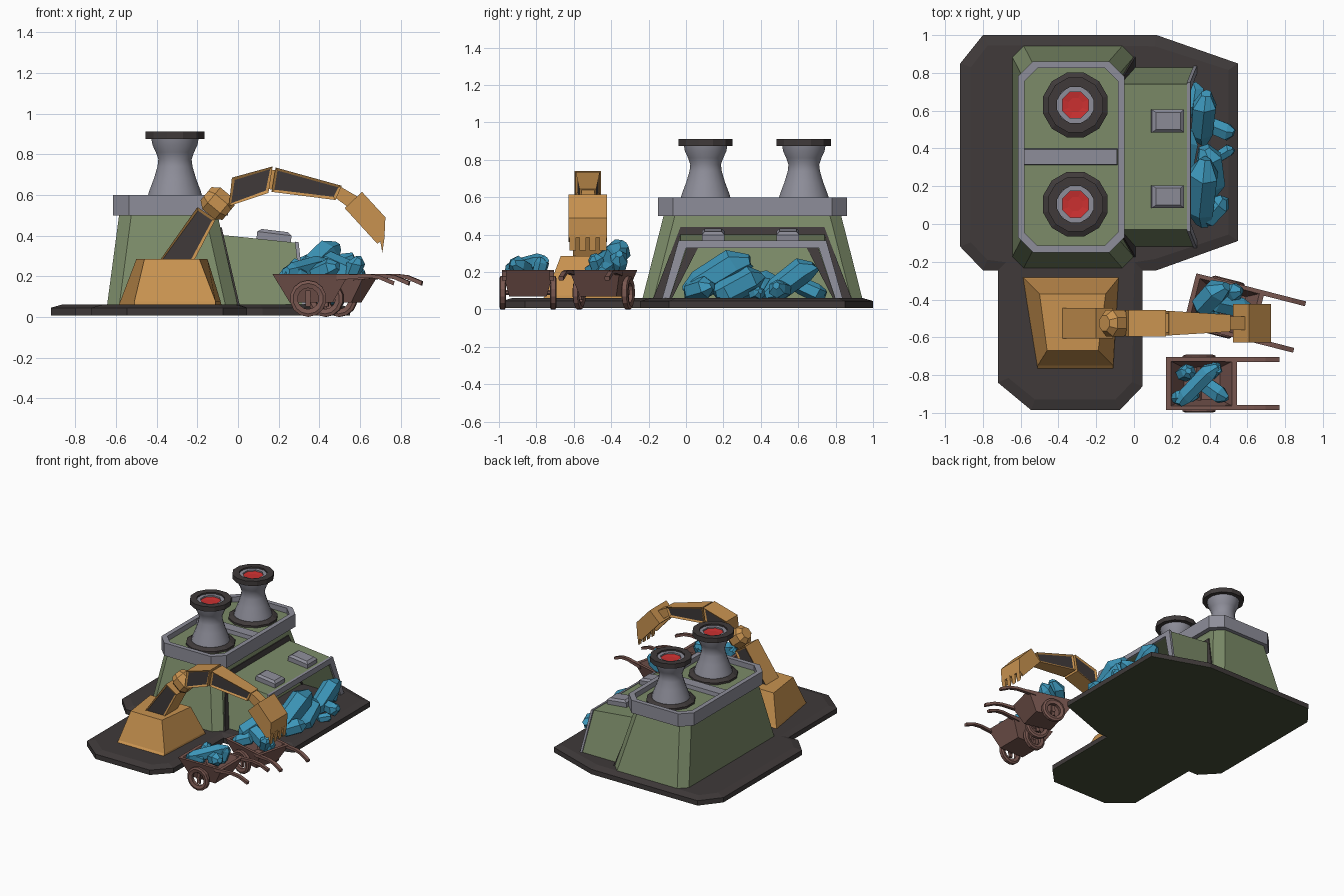
import bpy, bmesh, random
from math import sin, cos, pi, radians
from mathutils import Matrix, Vector

if "Cube" in bpy.data.objects:
    bpy.data.objects.remove(bpy.data.objects["Cube"])

random.seed(4)
COL = dict(green=(.2, .26, .14), dark=(.05, .042, .042), grey=(.27, .27, .32), orange=(.58, .29, .08),
           teal=(.045, .3, .48), brown=(.19, .095, .08), red=(.6, .03, .03), olive=(.06, .075, .04))
MAT = {}
for k, c in COL.items():
    MAT[k] = bpy.data.materials.new(k)
    MAT[k].diffuse_color = (*c, 1)


def loft(name, rings, mat, M=None, loop=False, inset=None, smooth=False):
    """Skin equal-length rings; cap the ends, or join last to first. inset = (cap face indices, size, depth, material)."""
    bm = bmesh.new()
    R = [[bm.verts.new(p) for p in r] for r in rings]
    n = len(R[0])
    for a, b in (list(zip(R, R[1:])) + ([(R[-1], R[0])] if loop else [])):
        for i in range(n):
            j = (i + 1) % n
            bm.faces.new((a[i], a[j], b[j], b[i]))
    caps = [] if loop else [bm.faces.new(R[0]), bm.faces.new(R[-1])]
    bmesh.ops.recalc_face_normals(bm, faces=bm.faces[:])
    if inset:
        for i in inset[0]:
            bmesh.ops.inset_region(bm, faces=[caps[i]], thickness=inset[1], depth=inset[2])
            caps[i].material_index = 1
    me = bpy.data.meshes.new(name)
    bm.to_mesh(me)
    bm.free()
    me.materials.append(MAT[mat])
    if inset:
        me.materials.append(MAT[inset[3]])
    ob = bpy.data.objects.new(name, me)
    bpy.context.collection.objects.link(ob)
    if M:
        ob.matrix_world = M
    if smooth:
        bpy.ops.object.select_all(action='DESELECT')
        ob.select_set(True)
        bpy.context.view_layer.objects.active = ob
        bpy.ops.object.shade_smooth_by_angle(angle=radians(40))
    return ob


def octo(x0, x1, y0, y1, c, z):
    return [(x0 + c, y0, z), (x1 - c, y0, z), (x1, y0 + c, z), (x1, y1 - c, z),
            (x1 - c, y1, z), (x0 + c, y1, z), (x0, y1 - c, z), (x0, y0 + c, z)]


def rect(x0, x1, y0, y1, z):
    return [(x0, y0, z), (x1, y0, z), (x1, y1, z), (x0, y1, z)]


def circle(r, z, n, x=0, y=0):
    return [(x + r * cos(2 * pi * (i + .5) / n), y + r * sin(2 * pi * (i + .5) / n), z) for i in range(n)]


def prism(name, pts, y, w, mat, M=None, inset=None):
    """Extrude an xz outline along y; w is one half width or one per point."""
    w = w if isinstance(w, list) else [w] * len(pts)
    return loft(name, [[(p[0], y + s * h, p[1]) for p, h in zip(pts, w)] for s in (-1, 1)], mat, M, inset=inset)


def arch(xt, xb, zt, wt, wb, t, zb=.06, cy=.355):
    """Upside-down U section, leaning in x from xb (foot) to xt (top)."""
    p = [(-wb, zb), (-wt, zt), (wt, zt), (wb, zb), (wb - t, zb), (wt - t, zt - t), (t - wt, zt - t), (t - wb, zb)]
    return [(xb + (xt - xb) * (z - zb) / (zt - zb), cy + y, z) for y, z in p]


# stepped ground plate with an olive underside
half = [(-.80, 1), (.12, 1), (.55, .85), (.55, -.09), (.12, -.245), (.045, -.245), (.045, -.86), (-.075, -.985),
        (-.545, -.985), (-.72, -.84), (-.72, -.245), (-.80, -.245), (-.92, -.12), (-.92, .85)]
loft("base_plate", [[(x, y, z) for x, y in half] for z in (.01, .045)], 'dark', inset=([1], .06, .016, 'dark'))
loft("base_underside", [[(x, y, z) for x, y in half] for z in (.007, .01)], 'olive')

# furnace body, top rim and divider
loft("furnace_body", [octo(-.645, .0, -.235, .945, .06, .05), octo(-.585, -.1, -.12, .83, .06, .5),
                      octo(-.585, -.08, -.12, .83, .07, .56)], 'green')
loft("furnace_rim", [octo(-.615, -.05, -.15, .86, .08, .5), octo(-.615, -.05, -.15, .86, .08, .6),
                     octo(-.58, -.085, -.115, .825, .07, .6), octo(-.58, -.085, -.115, .825, .07, .5)], 'grey', loop=True)
loft("top_divider", [rect(-.59, -.085, .31, .4, .55), rect(-.58, -.09, .315, .395, .59)], 'grey')
loft("body_opening", [arch(-.12, -.03, .44, .385, .53, .1), arch(-.08, .008, .44, .385, .53, .1)], 'dark')

# chimneys
for n, y in (("front", .105), ("rear", .63)):
    T = Matrix.Translation((-.31, y, 0))
    loft(n + "_stack_foot", [circle(.177, .55, 12), circle(.177, .575, 12), circle(.15, .59, 12)], 'dark', T)
    prof = [(.14, .58), (.128, .62), (.105, .68), (.087, .74), (.083, .775), (.095, .81), (.112, .845), (.118, .88)]
    loft(n + "_stack", [circle(r, z, 20) for r, z in prof], 'grey', T, smooth=True)
    loft(n + "_stack_cap", [circle(r, z, 12) for r, z in ((.15, .875), (.15, .912), (.1, .912), (.1, .875))], 'dark', T, loop=True)
    loft(n + "_stack_lip", [circle(r, z, 8) for r, z in ((.105, .88), (.105, .9), (.075, .9), (.075, .88))], 'grey', T, loop=True)
    loft(n + "_stack_fire", [circle(.08, .881, 8), circle(.08, .89, 8), circle(.04, .884, 8)], 'red', T)

# loading hood with front rim and two pads
loft("hood", [arch(-.1, .0, .405, .385, .475, .035), arch(.285, .32, .365, .385, .475, .035)], 'green')
loft("hood_rim", [arch(.28, .315, .37, .395, .482, .04), arch(.298, .333, .368, .395, .482, .04)], 'grey')
for n, y in (("front", .145), ("rear", .545)):
    M = Matrix.Translation((.175, y, .375)) @ Matrix.Rotation(radians(7), 4, 'Y')
    loft(n + "_hood_pad", [rect(-.085, .085, -.06, .06, -.01), rect(-.085, .085, -.06, .06, .035),
                           rect(-.065, .065, -.045, .045, .05)], 'grey', M)

# digger pedestal
loft("digger_pedestal", [[(-.51, -.77, .055), (-.11, -.77, .055), (-.08, -.28, .055), (-.59, -.28, .055)],
                         [(-.51, -.75, .075), (-.11, -.75, .075), (-.085, -.29, .075), (-.58, -.29, .075)],
                         [(-.46, -.67, .285), (-.19, -.67, .285), (-.15, -.37, .285), (-.5, -.37, .285)]], 'orange')

# digger arm segments with dark recessed side panels
cy = -.525
side = ([0, 1], .018, -.008, 'dark')
prism("lower_arm", [(-.39, .27), (-.20, .54), (-.11, .48), (-.22, .27)], cy, .08, 'orange', inset=side)
prism("middle_arm", [(-.045, .545), (-.03, .685), (.17, .74), (.15, .61)], cy, .07, 'orange', inset=side)
prism("elbow_plate", [(.15, .63), (.165, .725), (.19, .72), (.17, .625)], cy, .05, 'orange')
prism("upper_arm", [(.165, .615), (.185, .735), (.51, .645), (.48, .575)], cy, [.065, .065, .045, .045], 'orange', inset=side)
prism("wrist", [(.48, .585), (.505, .64), (.60, .585), (.555, .53)], cy, .035, 'orange')
M = Matrix.Translation((-.1, cy, .558)) @ Matrix.Rotation(radians(-50), 4, 'Y')
loft("shoulder_joint", [circle(r, z, 8) for z, r in ((-.07, .05), (-.04, .075), (.04, .075), (.075, .045))], 'orange', M)

# bucket: bent back plate, side plates and teeth
prism("bucket_back", [(.525, .535), (.61, .615), (.725, .49), (.72, .385), (.695, .385), (.7, .48), (.61, .585),
                      (.545, .515)], cy, .1, 'orange')
for n, s in (("front", -1), ("rear", 1)):
    prism(n + "_bucket_side", [(.525, .535), (.61, .615), (.725, .49), (.72, .385), (.685, .36)], cy + s * .094, .008, 'orange')
for i in range(4):
    prism(f"bucket_tooth_{i}", [(.695, .4), (.722, .4), (.71, .315)], cy - .081 + i * .054, .018, 'orange')


def barrow(n, x, y, ang):
    M = Matrix.Translation((x, y, 0)) @ Matrix.Rotation(radians(ang), 4, 'Z')
    loft(n + "_tray", [rect(-.09, .12, -.1, .1, .07), rect(-.175, .2, -.14, .14, .21),
                       rect(-.15, .175, -.118, .118, .21), rect(-.08, .11, -.085, .085, .09)], 'brown', M)
    for s, k in ((-1, "left"), (1, "right")):
        prism(f"{n}_{k}_handle", [(.14, .205), (.29, .212), (.35, .205), (.425, .175), (.42, .155), (.345, .187),
                                  (.285, .194), (.14, .18)], s * .127, .013, 'brown', M)
        W = M @ Matrix.Translation((0, s * .135, .09)) @ Matrix.Rotation(pi / 2, 4, 'X')
        loft(f"{n}_{k}_wheel", [circle(r, z, 14) for r, z in ((.09, -.012), (.09, .012), (.075, .018), (.052, .012),
                                                              (.052, -.012), (.075, -.018))], 'brown', W, loop=True)
        prism(f"{n}_{k}_wheel_strut", [(-.012, .05), (-.012, .13), (.012, .13), (.012, .05)], s * .128, .008, 'brown', M)
    loft(n + "_axle", [circle(.014, z, 8) for z in (-.14, .14)], 'brown',
         M @ Matrix.Translation((0, 0, .09)) @ Matrix.Rotation(pi / 2, 4, 'X'))


barrow("front_barrow", .345, -.845, 0)
barrow("rear_barrow", .465, -.44, -14.4)

# ore chunks: (centre, radius, half length, direction)
ORE = [
    ((.37, .17, .19), .085, .19, (.1, .9, .45)), ((.40, .28, .13), .075, .14, (-.2, .8, .4)),
    ((.41, .07, .11), .06, .1, (.5, .6, .2)), ((.36, .56, .16), .07, .15, (.1, .9, .5)),
    ((.45, .50, .11), .05, .08, (1, -.3, .2)), ((.32, .66, .11), .05, .09, (0, 1, -.3)),
    ((.48, .38, .085), .035, .05, (.8, .4, .2)), ((.25, .36, .12), .08, .14, (.2, 1, .1)),
    ((.34, -.85, .24), .05, .15, (.6, .6, .15)), ((.42, -.88, .215), .05, .09, (.7, -.4, .3)),
    ((.27, -.79, .22), .045, .06, (.3, .3, .8)), ((.27, -.91, .2), .045, .07, (1, .2, .2)),
    ((.43, -.78, .22), .04, .06, (.2, .2, .9)),
    ((.41, -.40, .28), .07, .12, (.5, .5, .55)), ((.50, -.43, .25), .06, .13, (.9, -.2, -.4)),
    ((.38, -.47, .22), .05, .08, (.8, .5, .3)), ((.57, -.47, .23), .045, .07, (.2, -.3, .9)),
    ((.50, -.36, .24), .05, .09, (.7, .1, .5)),
]
for i, (c, r, h, d) in enumerate(ORE):
    M = Matrix.Translation(c) @ Vector(d).to_track_quat('Z', 'Y').to_matrix().to_4x4()
    rings = []
    for f, k in ((-1, .45), (-.6, .95), (.55, 1), (1, .4)):
        ox, oy = random.uniform(-.2, .2) * r, random.uniform(-.2, .2) * r
        rings.append([(x + ox, y + oy, z + random.uniform(-.08, .08) * h) for x, y, z in circle(r * k, h * f, 6)])
    ob = loft(f"ore_chunk_{i}", rings, 'teal', M)

for m in bpy.data.materials:
    if m.users and not m.is_grease_pencil:
        m.use_nodes = True
        m.node_tree.nodes["Principled BSDF"].inputs["Base Color"].default_value = m.diffuse_color
